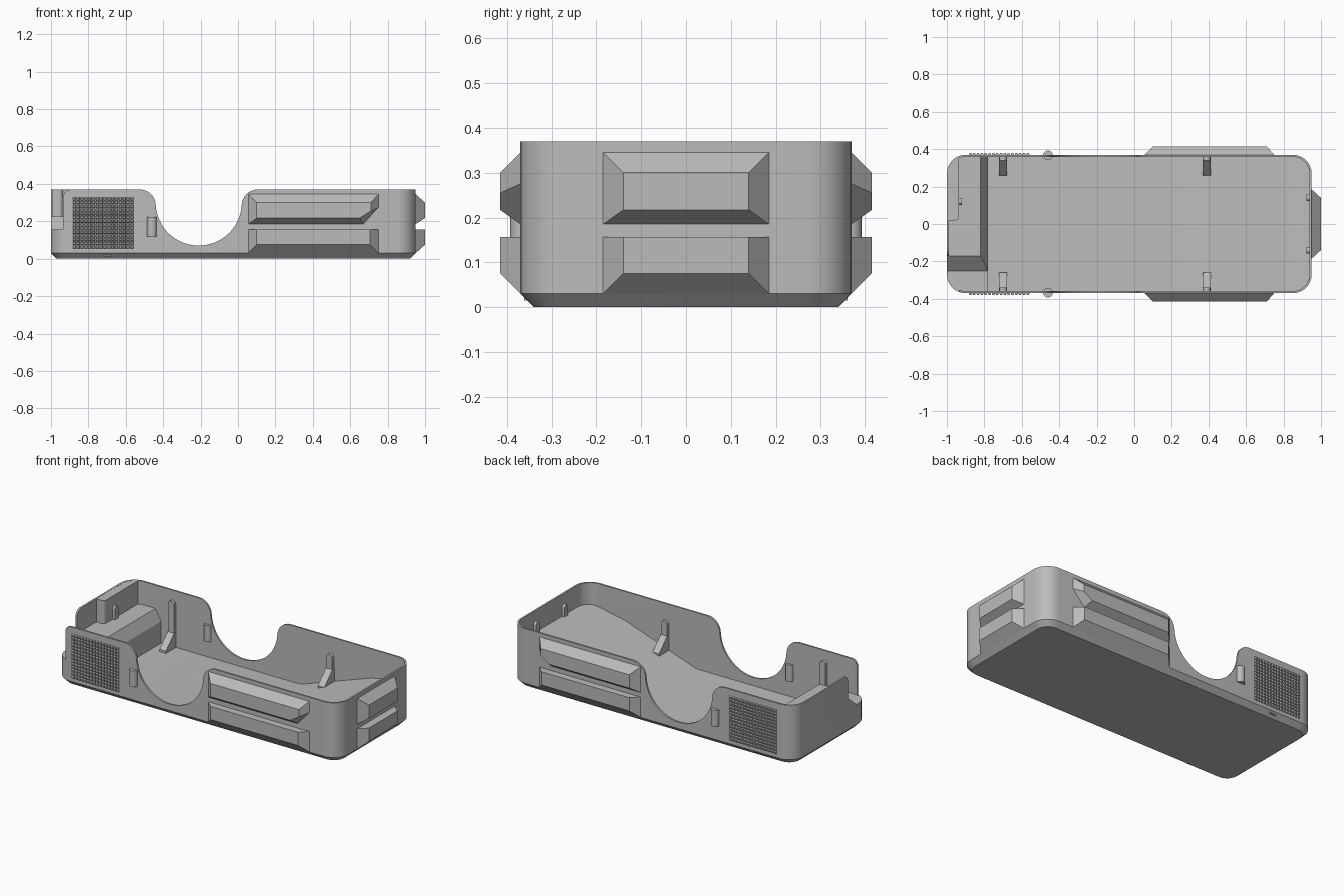
import bpy, bmesh, math

if "Cube" in bpy.data.objects:
    bpy.data.objects.remove(bpy.data.objects["Cube"])

grey = bpy.data.materials.new("plain grey")
grey.diffuse_color = (0.5, 0.5, 0.5, 1)
grey.use_nodes = True
grey.node_tree.nodes["Principled BSDF"].inputs["Base Color"].default_value = grey.diffuse_color


def loft(name, rings):
    """Closed solid through rings that have equal point counts."""
    bm = bmesh.new()
    vs = [[bm.verts.new(p) for p in r] for r in rings]
    n = len(vs[0])
    for a, b in zip(vs, vs[1:]):
        for i in range(n):
            j = (i + 1) % n
            bm.faces.new((a[i], a[j], b[j], b[i]))
    bm.faces.new(vs[0])
    bm.faces.new(vs[-1])
    bmesh.ops.recalc_face_normals(bm, faces=bm.faces)
    me = bpy.data.meshes.new(name)
    bm.to_mesh(me)
    bm.free()
    me.materials.append(grey)
    ob = bpy.data.objects.new(name, me)
    bpy.context.collection.objects.link(ob)
    return ob


def prism(name, pts, axis, a, b):
    put = {"x": lambda u, v, w: (w, u, v),
           "y": lambda u, v, w: (u, w, v),
           "z": lambda u, v, w: (u, v, w)}[axis]
    return loft(name, [[put(u, v, w) for u, v in pts] for w in (a, b)])


def arc(cx, cy, r, a0, a1, n=8):
    return [(cx + r * math.cos(math.radians(a0 + (a1 - a0) * i / n)),
             cy + r * math.sin(math.radians(a0 + (a1 - a0) * i / n))) for i in range(n + 1)]


def rounded(inset):
    """Plan outline of the tray, moved inwards by inset."""
    r = 0.10 - inset
    x0, x1, y = -0.90, 0.85, 0.27
    return (arc(x1, y, r, 0, 90) + arc(x0, y, r, 90, 180)
            + arc(x0, -y, r, 180, 270) + arc(x1, -y, r, 270, 360))


def boolean(ob, other, op):
    m = ob.modifiers.new("cut", "BOOLEAN")
    m.operation, m.object, m.solver = op, other, "EXACT"
    bpy.context.view_layer.objects.active = ob
    bpy.ops.object.modifier_apply(modifier=m.name)
    bpy.data.objects.remove(other)


def smooth(ob):
    bpy.ops.object.select_all(action="DESELECT")
    ob.select_set(True)
    bpy.context.view_layer.objects.active = ob
    bpy.ops.object.shade_smooth_by_angle(angle=math.radians(30))


def rect(u0, u1, v0, v1):
    return [(u0, v0), (u1, v0), (u1, v1), (u0, v1)]


# Tray shell with a chamfered foot
tray = loft("tray", [[(x, y, z) for x, y in rounded(i)]
                     for z, i in ((0, 0.03), (0.03, 0), (0.37, 0))])

# Cavity: stepped platform on the left, flat middle, ramp on the right
cavity = prism("cavity", rounded(0.011), "z", 0.005, 0.6)
floor_line = [(-1.2, 0.155), (-0.78, 0.155), (-0.78, 0.02), (0.18, 0.02), (0.67, 0.19),
              (0.9, 0.235), (1.2, 0.235), (1.2, 0.5), (-1.2, 0.5)]
boolean(cavity, prism("floor_cut", floor_line, "y", -0.6, 0.6), "INTERSECT")
boolean(tray, cavity, "DIFFERENCE")

# Round opening with softened lips, through both long walls
opening = ([(-0.525, 0.5)] + arc(-0.525, 0.285, 0.085, 90, 3)
           + arc(-0.21, 0.30, 0.23, 183, 357, 32)
           + arc(0.105, 0.285, 0.085, 177, 90) + [(0.105, 0.5)])
boolean(tray, prism("opening", opening, "y", -0.6, 0.6), "DIFFERENCE")

# Open corner on the left end, and the rounded wall end beside it
notch = ([(-0.6, 0.155), (-0.25, 0.155), (-0.17, 0.225)]
         + arc(-0.13, 0.33, 0.04, 180, 90) + [(-0.13, 0.5), (-0.6, 0.5)])
boolean(tray, prism("notch", notch, "x", -1.2, -0.935), "DIFFERENCE")
lip = [(-0.95, 0.3), (-0.935, 0.3)] + arc(-0.89, 0.325, 0.045, 180, 90) + [(-0.89, 0.5), (-0.95, 0.5)]
boolean(tray, prism("lip", lip, "y", -0.6, -0.3), "DIFFERENCE")
smooth(tray)

# Raised hipped block and thick end wall, trimmed to the tray outline
block = loft("raised_block", [
    [(x, y, z) for x, y in rect(-1.1, -0.78 - d, -0.25 + e, 0.5)]
    for z, d, e in ((0.01, 0, 0), (0.155, 0, 0), (0.225, 0.04, 0.08))])
wall = prism("thick_end_wall", [(-1.1, 0.02), (-0.955, 0.02)] + arc(-0.955, 0.04, 0.02, -70, 0, 4)
             + [(-0.935, 0.5), (-1.1, 0.5)], "z", 0.2, 0.369)
for ob in (block, wall):
    boolean(ob, prism("trim", rounded(0.002), "z", 0.035, 0.6), "INTERSECT")

# Bumpers: each is a loft from the wall outline to a smaller raised face
OUT = 0.045


def bumper(name, outer, inner, place):
    loft(name, [[place(u, v, -0.006) for u, v in outer],
                [place(u, v, 0) for u, v in outer],
                [place(u, v, OUT) for u, v in inner]])


def low_bumper(name, u0, u1, place):
    s = 0.045
    outer = rect(u0, u1, 0.03, 0.157)
    inner = rect(u0 + s, u1 - s, 0.075, 0.157)
    bumper(name, outer, inner, place)


side_outer = [(0.055, 0.185), (0.67, 0.185), (0.75, 0.275), (0.75, 0.345), (0.055, 0.345)]
side_inner = [(0.10, 0.217), (0.65, 0.217), (0.71, 0.255), (0.71, 0.30), (0.10, 0.30)]
for s, label in ((-1, "front"), (1, "back")):
    place = lambda u, v, d, s=s: (u, s * (0.37 + d), v)
    bumper(label + "_upper_bumper", side_outer, side_inner, place)
    low_bumper(label + "_lower_bumper", 0.055, 0.75, place)
end = lambda u, v, d: (0.95 + d * 1.1, u, v)
bumper("end_upper_bumper", rect(-0.185, 0.185, 0.185, 0.345), rect(-0.14, 0.14, 0.217, 0.30), end)
low_bumper("end_lower_bumper", -0.185, 0.185, end)

# Studded grilles on both long walls
for s, label in ((-1, "front"), (1, "back")):
    bm = bmesh.new()
    for i in range(16):
        for k in range(14):
            x, z = -0.875 + i * 0.0205, 0.062 + k * 0.0198
            ring = []
            for y, h in ((0.365, 0.0085), (0.372, 0.0085), (0.379, 0.005)):
                ring.append([bm.verts.new((u, s * y, v)) for u, v in rect(x - h, x + h, z - h, z + h)])
            for a, b in zip(ring, ring[1:]):
                for j in range(4):
                    bm.faces.new((a[j], a[(j + 1) % 4], b[(j + 1) % 4], b[j]))
            bm.faces.new(ring[-1])
            bm.faces.new(ring[0])
    bmesh.ops.recalc_face_normals(bm, faces=bm.faces)
    me = bpy.data.meshes.new(label + "_grille")
    bm.to_mesh(me)
    bm.free()
    me.materials.append(grey)
    bpy.context.collection.objects.link(bpy.data.objects.new(label + "_grille", me))

# Round upright pegs outside, and braced posts inside
for s, label in ((-1, "front"), (1, "back")):
    smooth(prism(label + "_peg", arc(-0.46, s * 0.367, 0.026, 0, 337.5, 15), "z", 0.12, 0.222))
    for x, base, top in ((-0.70, 0.015, 0.31), (0.39, 0.08, 0.27)):
        post = [(x - 0.02, base), (x + 0.02, base)] + arc(x, top - 0.02, 0.02, 0, 180)
        smooth(prism(label + "_post", post, "y", s * 0.362, s * 0.34))
        brace = [(s * 0.362, base), (s * 0.26, base), (s * 0.26, base + 0.02),
                 (s * 0.34, base + 0.10), (s * 0.362, base + 0.10)]
        prism(label + "_brace", brace, "x", x - 0.022, x + 0.022)

# Small pins inside the end walls
for x0, x1, y in ((0.942, 0.922, 0.14), (0.942, 0.922, -0.14), (-0.937, -0.92, 0.12)):
    pin = [(y - 0.018, 0.22), (y + 0.018, 0.22)] + arc(y, 0.287, 0.018, 0, 180)
    smooth(prism("end_pin", pin, "x", x0, x1))
